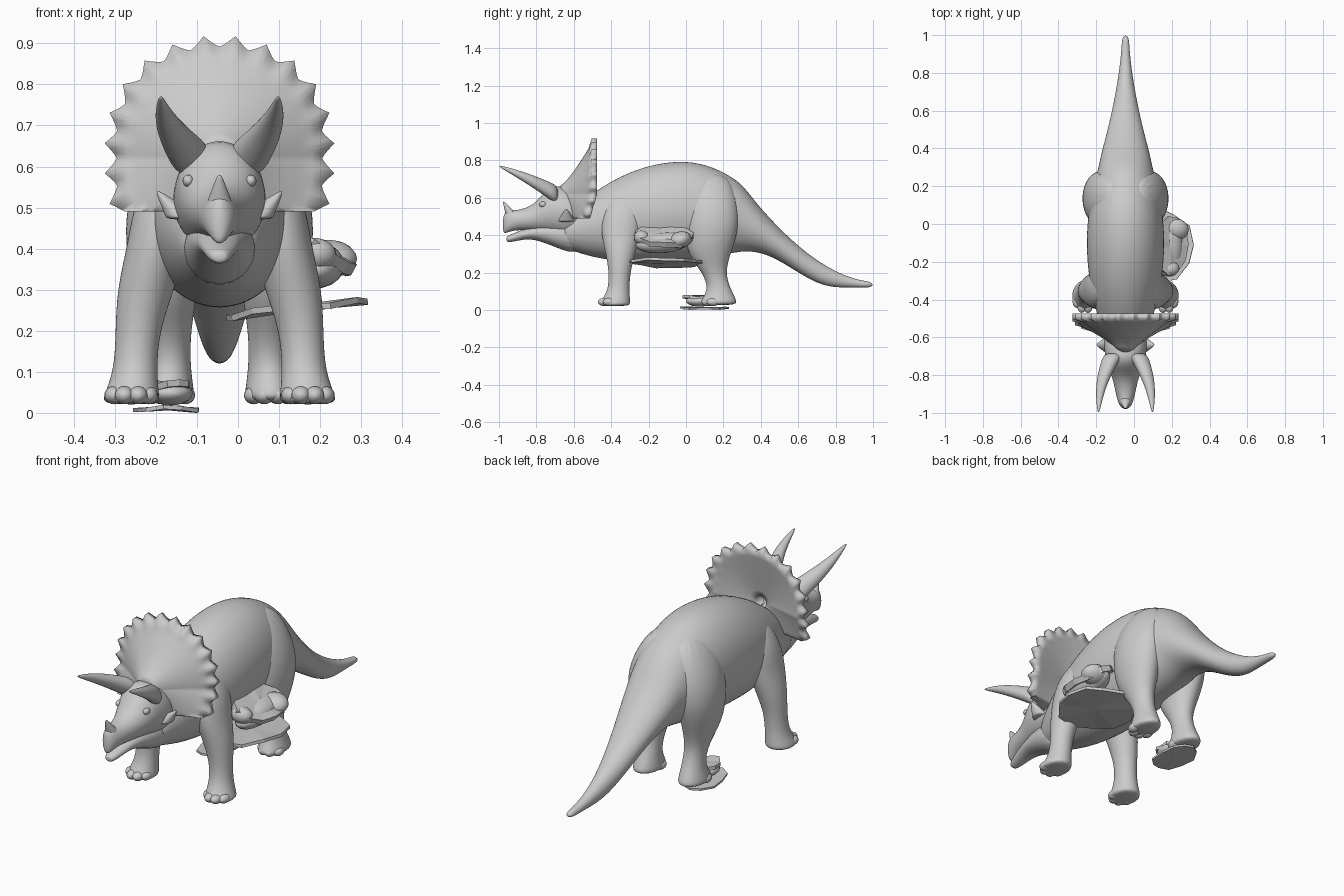
import bpy, bmesh, math, random
from mathutils import Vector

if "Cube" in bpy.data.objects:
    bpy.data.objects.remove(bpy.data.objects["Cube"])

random.seed(4)
CENTRE = Vector((-.045, 0, 0))  # centre line of the animal

stone = bpy.data.materials.new("stone grey")
stone.use_nodes = True
grey = (.6, .6, .6, 1)
stone.diffuse_color = grey
stone.node_tree.nodes["Principled BSDF"].inputs["Base Color"].default_value = grey


def finish(name, bm, smooth=True):
    bmesh.ops.recalc_face_normals(bm, faces=bm.faces)
    mesh = bpy.data.meshes.new(name)
    bm.to_mesh(mesh)
    bm.free()
    for polygon in mesh.polygons:
        polygon.use_smooth = smooth
    mesh.materials.append(stone)
    ob = bpy.data.objects.new(name, mesh)
    ob.location = CENTRE
    bpy.context.collection.objects.link(ob)
    return ob


def loft(name, rings, axis, sides=16):
    """Skin elliptical rings (centre, first radius, second radius) stacked along an axis."""
    bm = bmesh.new()
    second = Vector((0, 0, 1)) if axis == "y" else Vector((0, 1, 0))
    loops = []
    for centre, first_radius, second_radius in rings:
        loop = []
        for i in range(sides):
            angle = math.tau * i / sides
            across = Vector((first_radius * math.cos(angle), 0, 0))
            loop.append(bm.verts.new(Vector(centre) + across + second * second_radius * math.sin(angle)))
        loops.append(loop)
    for lower, upper in zip(loops, loops[1:]):
        for i in range(sides):
            j = (i + 1) % sides
            bm.faces.new((lower[i], lower[j], upper[j], upper[i]))
    bm.faces.new(loops[0])
    bm.faces.new(loops[-1])
    ob = finish(name, bm)
    subdivide = ob.modifiers.new("subdivide", "SUBSURF")
    subdivide.levels = subdivide.render_levels = 2
    return ob


def profile(name, rows):
    """Loft along y from rows of (y, top, bottom, half width)."""
    rings = [((0, y, (top + bottom) / 2), width, (top - bottom) / 2) for y, top, bottom, width in rows]
    return loft(name, rings, "y")


def horn(name, base, tip, radius, bow, axis, steps=6):
    """Tapered spike that bows sideways between its base and tip."""
    rings = []
    for i in range(steps + 1):
        t = i / steps
        centre = Vector(base).lerp(Vector(tip), t) + Vector(bow) * math.sin(math.pi * t)
        thickness = radius * (1 - t) ** .9 + .004
        rings.append((centre, thickness, thickness))
    return loft(name, rings, axis)


def blob(name, centre, size, tilt=0):
    bm = bmesh.new()
    bmesh.ops.create_uvsphere(bm, u_segments=16, v_segments=10, radius=1)
    ob = finish(name, bm)
    ob.location = CENTRE + Vector(centre)
    ob.scale = size
    ob.rotation_euler.x = tilt
    return ob


def crumpled_sheet(name, centre, half_x, half_y, slope, thickness, corners=11):
    """Ragged thin plate, sloping across x."""
    bm = bmesh.new()
    middle = bm.verts.new(centre)
    rim = []
    for i in range(corners):
        angle = math.tau * i / corners
        reach = random.uniform(.85, 1.05)
        x, y = half_x * reach * math.cos(angle), half_y * reach * math.sin(angle)
        rim.append(bm.verts.new(Vector(centre) + Vector((x, y, slope * x + random.uniform(-.007, .007)))))
    for i, vert in enumerate(rim):
        bm.faces.new((vert, rim[(i + 1) % corners], middle))
    ob = finish(name, bm, smooth=False)
    ob.modifiers.new("thickness", "SOLIDIFY").thickness = thickness
    return ob


def body_row(y):
    """Arched torso up to the hips, then a tail that thins to the tip."""
    if y < .3:
        top = .8 - (.75 if y < 0 else 1.2) * (y + .02) ** 2
        bottom = .25 + (.5 if y < -.25 else .2) * (y + .25) ** 2
        width = .21 - .4 * (y + .1) ** 2
    else:
        left = (1 - y) / .7
        drop = min(1, max(0, (.8 - y) / .45))
        top = .15 + .52 * left ** 1.75
        bottom = .12 + .19 * drop * drop * (3 - 2 * drop)
        width = .018 + .135 * left ** 1.6
    return y, top, bottom, width


# Torso, neck and tail in one sweep
STATIONS = 24
profile("body_and_tail", [body_row(-.68 + 1.68 * i / STATIONS) for i in range(STATIONS + 1)])

# Skull with downturned beak, and the open lower jaw
profile("skull", [
    (-.54, .6, .38, .12), (-.68, .68, .39, .115), (-.75, .65, .41, .1), (-.81, .56, .42, .07),
    (-.91, .53, .43, .05), (-.96, .54, .41, .035), (-.98, .5, .41, .012)])
profile("lower_jaw", [
    (-.56, .5, .28, .1), (-.7, .48, .335, .085), (-.82, .45, .385, .055), (-.9, .42, .37, .04),
    (-.95, .4, .36, .025), (-.96, .39, .37, .015)])
horn("nose_horn", (0, -.92, .49), (0, -.975, .58), .035, (0, 0, 0), "z")

# Neck frill: dished front, flatter back and a spiked rim
SPIKES, STEPS, ROWS = 20, 6, 8
bm = bmesh.new()
columns = []
for i in range(SPIKES * STEPS + 1):
    angle = math.radians(-60 + 300 * i / (SPIKES * STEPS))
    spike = 1 - abs((i % STEPS) / STEPS - .5) * 2
    up = math.sin(angle)
    rim = .25 + .022 * min(1, 1.4 * abs(up))
    front, back = [], []
    for k in range(ROWS + 1):
        t = k / ROWS
        reach = .03 + (rim - .03) * t
        if k == ROWS:
            reach += .028 * spike ** 1.4
        x, z = reach * math.cos(angle), max(.49, .62 + reach * up)
        y = -.69 + .185 * t ** .75 - .08 * t * max(0, -up)
        rear = -.525 + .05 * t - .08 * t * max(0, -up)
        front.append(bm.verts.new((x, y, z)))
        back.append(bm.verts.new((x, rear, z)))
    columns.append(front + back[::-1])
for near, far in zip(columns, columns[1:]):
    for k in range(len(near)):
        j = (k + 1) % len(near)
        bm.faces.new((near[k], near[j], far[j], far[k]))
bm.faces.new(columns[0])
bm.faces.new(columns[-1])
finish("neck_frill", bm)

# Legs from the top down: sideways offset, y, height, two radii
LEGS = {
    "front": [(.09, -.33, .64, .05, .07), (.135, -.335, .52, .075, .11), (.15, -.35, .42, .073, .11),
              (.18, -.35, .3, .072, .08), (.2, -.355, .2, .054, .057), (.205, -.36, .1, .053, .057),
              (.215, -.38, .04, .07, .085), (.215, -.38, .02, .07, .08)],
    "hind": [(.06, .12, .74, .05, .1), (.11, .13, .6, .1, .15), (.14, .14, .44, .1, .15),
             (.13, .12, .3, .08, .12), (.12, .15, .2, .05, .06), (.12, .18, .11, .05, .06),
             (.125, .175, .05, .065, .1), (.125, .175, .025, .065, .095)],
}

for side, s in (("left", 1), ("right", -1)):
    for leg, rows in LEGS.items():
        loft(f"{side}_{leg}_leg", [((s * x, y, z), a, b) for x, y, z, a, b in rows], "z")
        # Toes fanned around the front of the foot
        foot_x, foot_y = rows[-1][:2]
        for n in range(4):
            angle = math.radians(40 * n - 150)
            toe = (s * (foot_x + .048 * math.cos(angle)), foot_y + .06 * math.sin(angle), .043)
            blob(f"{side}_{leg}_toe_{n + 1}", toe, (.024, .034, .022))
    # Horn, cheek spike and eye
    horn(f"{side}_brow_horn", (s * .06, -.68, .61), (s * .143, -1, .77), .05, (s * .022, 0, .008), "y")
    horn(f"{side}_cheek_spike", (s * .08, -.64, .47), (s * .15, -.64, .54), .045, (0, 0, 0), "z")
    blob(f"{side}_eye", (s * .076, -.765, .565), (.014, .02, .015))

# Torn skin flaps bulging from the left flank
crumpled_sheet("flank_lower_flap", (.19, -.11, .263), .19, .2, .12, .015)
crumpled_sheet("flank_upper_flap", (.245, -.11, .41), .09, .16, -.6, .03)
blob("flank_bulge", (.235, -.12, .36), (.07, .15, .055), .1)
blob("flank_rear_lobe", (.265, -.03, .375), (.07, .06, .045), .3)
blob("flank_front_lobe", (.23, -.235, .385), (.055, .045, .04), -.5)

# Peeled sole and lifted toe skin on the right hind foot
crumpled_sheet("right_peeled_sole", (-.125, .1, .016), .085, .145, 0, .01)
crumpled_sheet("right_lifted_toe_skin", (-.12, .06, .075), .055, .075, 0, .016)
blob("right_hind_toe_pad", (-.12, .07, .048), (.055, .07, .03))
